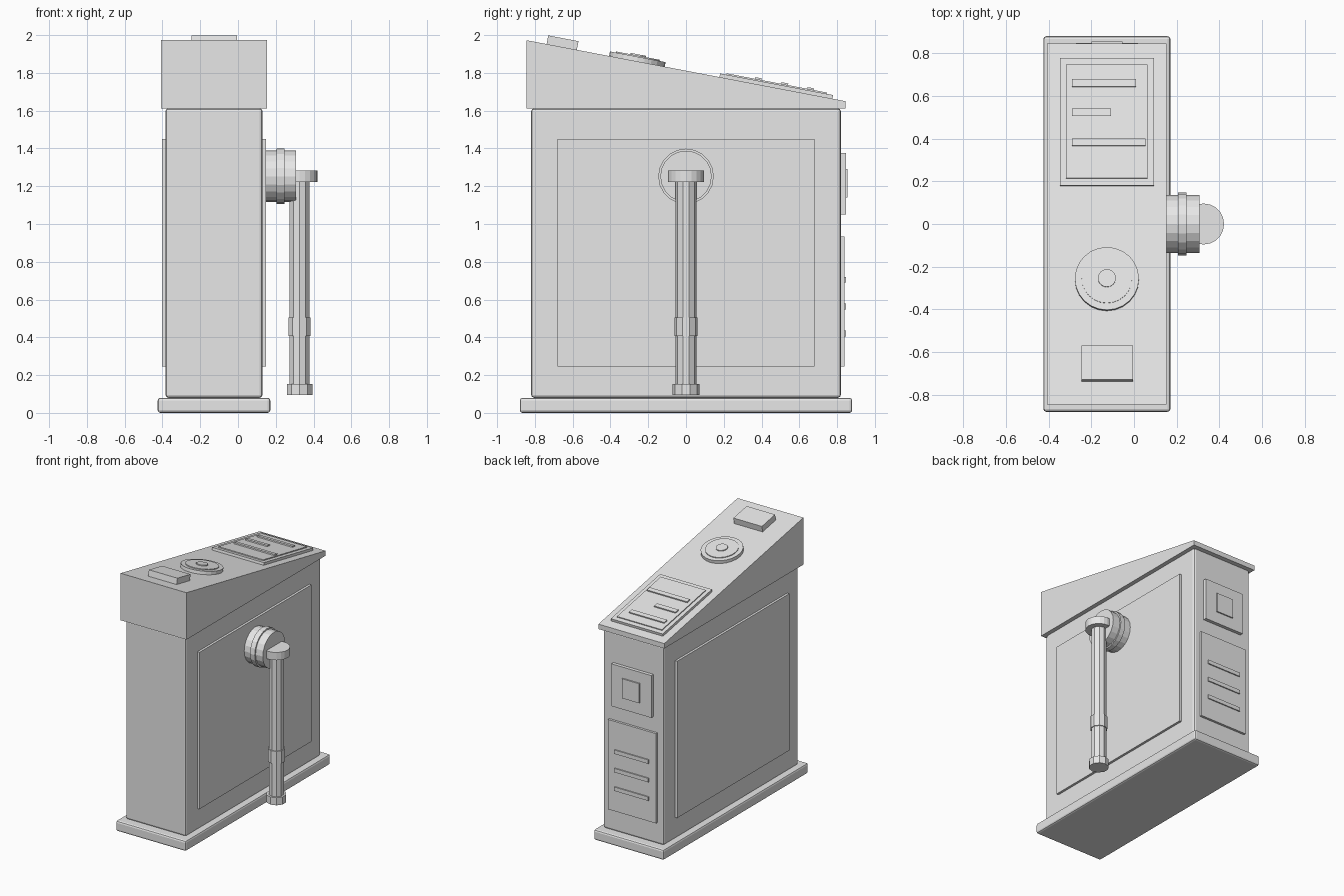
import bpy, math
from mathutils import Vector, Matrix

if "Cube" in bpy.data.objects:
    bpy.data.objects.remove(bpy.data.objects["Cube"])

grey = bpy.data.materials.new("plain_grey")
grey.diffuse_color = (0.8, 0.8, 0.8, 1)
grey.use_nodes = True
grey.node_tree.nodes["Principled BSDF"].inputs["Base Color"].default_value = grey.diffuse_color

CX = -0.127                      # centre line of the cabinet
SLOPE = (1.65 - 1.973) / 1.69    # fall of the sloping lid
TILT = Matrix.Rotation(math.atan(SLOPE), 4, 'X')


def finish(ob, name, bevel=0):
    ob.name = name
    ob.data.materials.clear()
    ob.data.materials.append(grey)
    if bevel:
        m = ob.modifiers.new("bevel", 'BEVEL')
        m.width = bevel
        m.segments = 2
    return ob


def box(name, x0, x1, y0, y1, z0, z1, bevel=0):
    bpy.ops.mesh.primitive_cube_add(size=1)
    ob = bpy.context.object
    ob.data.transform(Matrix.Translation(((x0 + x1) / 2, (y0 + y1) / 2, (z0 + z1) / 2))
                      @ Matrix.Diagonal((x1 - x0, y1 - y0, z1 - z0, 1)))
    return finish(ob, name, bevel)


def cyl(name, r, depth, sides, matrix):
    bpy.ops.mesh.primitive_cylinder_add(radius=r, depth=depth, vertices=sides)
    ob = bpy.context.object
    ob.data.transform(matrix)
    return finish(ob, name)


def on_lid(y):
    """Matrix that stands a part on the sloping lid at depth y."""
    return Matrix.Translation((0, y, 1.811 + SLOPE * y)) @ TILT


def lid_plate(name, x0, x1, y0, y1, t):
    k = math.sqrt(1 + SLOPE ** 2)
    h = (y1 - y0) / 2 * k
    ob = box(name, x0, x1, -h, h, -0.01, t)
    ob.data.transform(on_lid((y0 + y1) / 2))


# Plinth and cabinet
box("base_plinth", -0.425, 0.171, -0.88, 0.88, 0, 0.08, 0.014)
box("cabinet_body", CX - 0.257, CX + 0.257, -0.82, 0.82, 0.08, 1.612, 0.016)

# Sloping lid, a wedge profile pushed across the width
profile = [(-0.845, 1.612), (0.845, 1.612), (0.845, 1.65), (-0.845, 1.973)]
verts = [(x, y, z) for x in (CX - 0.28, CX + 0.28) for y, z in profile]
faces = [(3, 2, 1, 0), (4, 5, 6, 7)] + [(i, (i + 1) % 4, (i + 1) % 4 + 4, i + 4) for i in range(4)]
mesh = bpy.data.meshes.new("sloping_lid")
mesh.from_pydata(verts, [], faces)
lid = bpy.data.objects.new("sloping_lid", mesh)
bpy.context.collection.objects.link(lid)
finish(lid, "sloping_lid")

# Side panels
for side, s in (("left", -1), ("right", 1)):
    a, b = sorted((CX + s * 0.25, CX + s * 0.275))
    box(side + "_side_panel", a, b, -0.68, 0.68, 0.245, 1.45)

# Back plates, latch and vent slats
box("back_upper_plate", CX - 0.17, CX + 0.17, 0.80, 0.846, 1.05, 1.375)
box("back_latch", CX - 0.073, CX + 0.073, 0.80, 0.856, 1.14, 1.29)
box("back_vent_plate", CX - 0.205, CX + 0.205, 0.80, 0.838, 0.245, 0.935)
for i, z in enumerate((0.42, 0.563, 0.705)):
    box(f"vent_slat_{i + 1}", CX - 0.145, CX + 0.145, 0.80, 0.847, z - 0.015, z + 0.015)

# Display on the lid
lid_plate("display_frame", -0.347, 0.094, 0.177, 0.775, 0.02)
lid_plate("display_screen", -0.318, 0.064, 0.21, 0.742, 0.027)
for i, (y, x1) in enumerate(((0.36, 0.053), (0.5, -0.108), (0.637, 0.01))):
    lid_plate(f"display_bar_{i + 1}", -0.29, x1, y, y + 0.035, 0.036)

# Dial and block button on the lid
for name, r, t in (("dial_base", 0.15, 0.025), ("dial_ring", 0.118, 0.031), ("dial_centre", 0.042, 0.038)):
    cyl(name, r, t + 0.01, 24, on_lid(-0.26) @ Matrix.Translation((CX, 0, (t - 0.01) / 2)))
lid_plate("block_button", -0.247, -0.005, -0.738, -0.578, 0.047)

# Pivot hub on the right side
turn = Matrix.Rotation(math.pi / 2, 4, 'Y')
for name, r, x0, x1 in (("pivot_hub", 0.136, 0.13, 0.306), ("pivot_ring", 0.147, 0.205, 0.245)):
    cyl(name, r, x1 - x0, 20, Matrix.Translation(((x0 + x1) / 2, 0, 1.252)) @ turn)

# Hanging lever
for name, r, z0, z1, n in (("lever_cap", 0.096, 1.222, 1.282, 20),
                           ("lever_shaft", 0.055, 0.12, 1.25, 10),
                           ("lever_collar", 0.062, 0.408, 0.505, 10),
                           ("lever_foot", 0.071, 0.095, 0.153, 10)):
    cyl(name, r, z1 - z0, n, Matrix.Translation((0.326, 0, (z0 + z1) / 2)))
